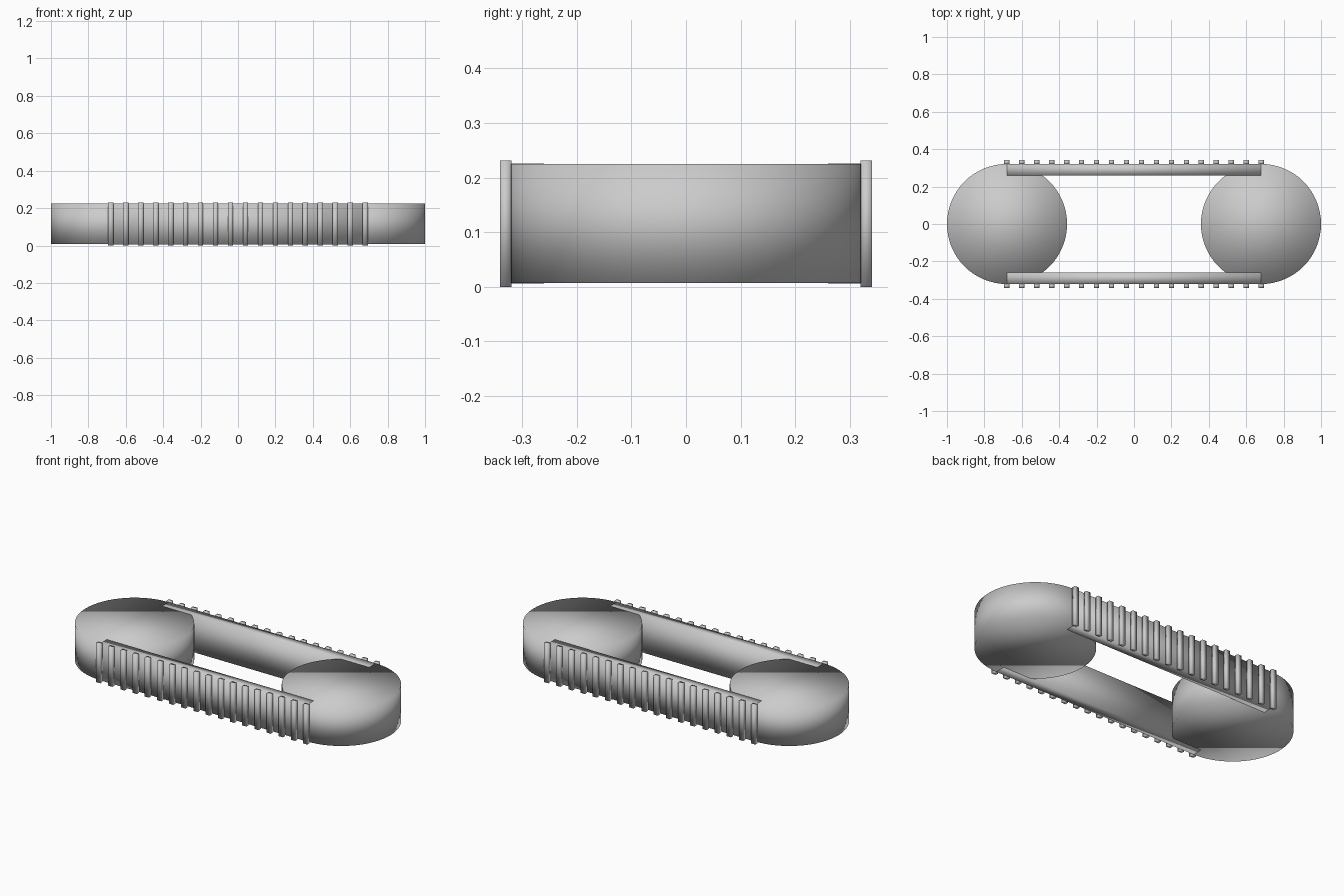
import bpy

if "Cube" in bpy.data.objects:
    bpy.data.objects.remove(bpy.data.objects["Cube"])

R = 0.321          # end drum radius
CX = 0.679         # drum centre offset
Z0, Z1 = 0.007, 0.225
ZC = (Z0 + Z1) / 2


def smooth(ob, name):
    ob.name = name
    for p in ob.data.polygons:
        p.use_smooth = True
    return ob


def box(name, x0, x1, y0, y1, z0, z1):
    bpy.ops.mesh.primitive_cube_add(
        size=1, location=((x0 + x1) / 2, (y0 + y1) / 2, (z0 + z1) / 2))
    ob = bpy.context.object
    ob.scale = (x1 - x0, y1 - y0, z1 - z0)
    bpy.ops.object.transform_apply(location=False, rotation=False, scale=True)
    return smooth(ob, name)


# Rounded end drums, softly shaded across the rims
for side, sx in (("left", -1), ("right", 1)):
    bpy.ops.mesh.primitive_cylinder_add(
        vertices=64, radius=R, depth=Z1 - Z0, location=(sx * CX, 0, ZC))
    smooth(bpy.context.object, side + "_end_drum")

for side, sy in (("front", -1), ("back", 1)):
    # Long side rail joining the drums, a hair taller than them
    ya, yb = sorted((sy * 0.26, sy * R))
    box(side + "_rail", -CX, CX, ya, yb, Z0 - 0.0007, Z1 + 0.0007)
    # Evenly spaced grip ribs on the outside of the rail
    ya, yb = sorted((sy * 0.320, sy * 0.341))
    for i in range(18):
        x = -0.68 + i * 0.08
        box(f"{side}_rib_{i + 1}", x - 0.014, x + 0.014, ya, yb, 0, 0.231)
